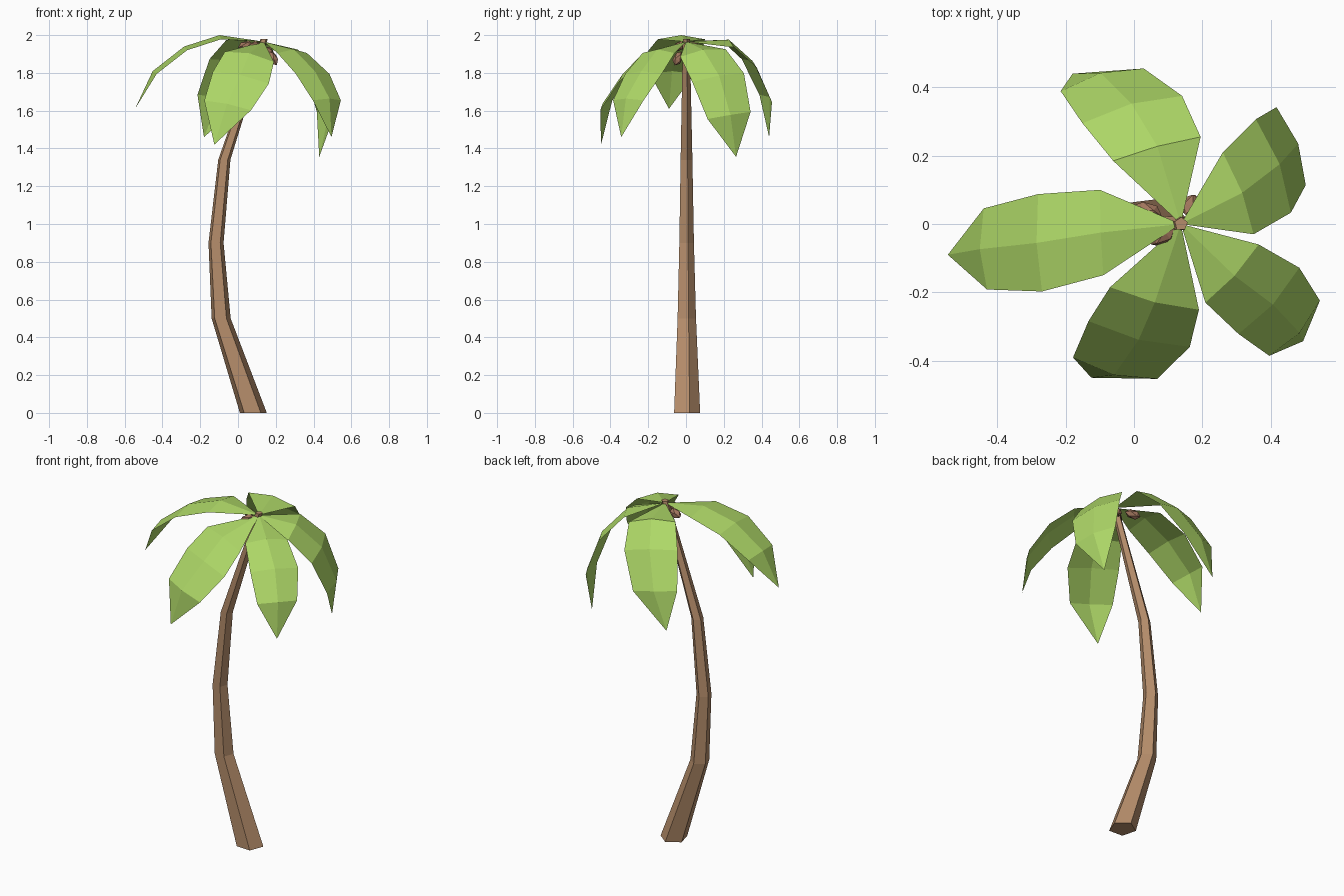
import bpy, bmesh, math
from mathutils import Vector, Matrix

if "Cube" in bpy.data.objects:
    bpy.data.objects.remove(bpy.data.objects["Cube"])


def material(name, rgb):
    m = bpy.data.materials.new(name)
    m.diffuse_color = (*rgb, 1.0)
    m.use_nodes = True
    m.node_tree.nodes["Principled BSDF"].inputs["Base Color"].default_value = m.diffuse_color
    return m


BARK = material("bark brown", (0.46, 0.265, 0.145))
GREEN = material("leaf green", (0.42, 0.68, 0.135))
NUT = material("coconut brown", (0.36, 0.18, 0.11))
HUB = Vector((0.137, 0.0, 1.965))


def finish(bm, name, mat):
    mesh = bpy.data.meshes.new(name)
    bm.to_mesh(mesh)
    bm.free()
    mesh.materials.append(mat)
    ob = bpy.data.objects.new(name, mesh)
    bpy.context.collection.objects.link(ob)
    return ob


# Trunk: five-sided rings (x, z, radius) along a curved path
bm = bmesh.new()
rings = []
for x, z, r in [(0.08, 0, 0.075), (-0.09, 0.5, 0.053), (-0.117, 0.9, 0.042),
                (-0.073, 1.34, 0.034), (0.138, 1.98, 0.02)]:
    angles = [math.radians(15 + 72 * k) for k in range(5)]
    rings.append([bm.verts.new((x + r * math.cos(a), r * math.sin(a), z)) for a in angles])
for lo, hi in zip(rings, rings[1:]):
    for k in range(5):
        n = (k + 1) % 5
        bm.faces.new((lo[k], lo[n], hi[n], hi[k]))
bm.faces.new(rings[0][::-1])
bm.faces.new(rings[-1])
finish(bm, "trunk", BARK)


# Leaf: thin sheet with a raised midrib, from the hub through three rows to a tip
def leaf(name, across, rows, tip):
    bm = bmesh.new()
    across = Vector(across)
    centres = [Vector(p) for p in rows]
    path = [HUB] + centres + [Vector(tip)]
    base, end = bm.verts.new(HUB), bm.verts.new(tip)
    lines = []
    for i, (c, w) in enumerate(zip(centres, (1.0, 1.14, 0.95))):
        up = (path[i + 2] - path[i]).cross(across).normalized()
        if up.z < 0:
            up = -up
        lines.append([bm.verts.new(p) for p in
                      (c - across * w, c + up * 0.022, c + across * w)])
    for s in (0, 1):
        bm.faces.new((base, lines[0][s], lines[0][s + 1]))
        for a, b in zip(lines, lines[1:]):
            bm.faces.new((a[s], b[s], b[s + 1], a[s + 1]))
        bm.faces.new((lines[2][s], end, lines[2][s + 1]))
    bmesh.ops.recalc_face_normals(bm, faces=bm.faces)
    bm.faces.ensure_lookup_table()
    if bm.faces[0].normal.z < 0:
        bmesh.ops.reverse_faces(bm, faces=bm.faces)
    finish(bm, name, GREEN)


leaf("left_leaf", (0.005, -0.125, 0.0),
     [(-0.095, -0.025, 1.978), (-0.275, -0.055, 1.92), (-0.435, -0.073, 1.795)],
     (-0.545, -0.09, 1.61))
leaf("front_leaf", (0.13, -0.033, -0.027),
     [(0.06, -0.218, 1.885), (0.015, -0.322, 1.775), (-0.055, -0.422, 1.628)],
     (-0.125, -0.45, 1.42))
leaf("front_right_leaf", (0.078, 0.085, 0.0),
     [(0.287, -0.145, 1.905), (0.395, -0.225, 1.795), (0.47, -0.305, 1.655)],
     (0.495, -0.343, 1.46))
leaf("back_right_leaf", (0.045, -0.12, -0.02),
     [(0.305, 0.09, 1.905), (0.408, 0.17, 1.775), (0.46, 0.228, 1.575)],
     (0.43, 0.265, 1.355))
leaf("back_leaf", (0.128, 0.035, -0.02),
     [(0.067, 0.22, 1.955), (-0.005, 0.335, 1.85), (-0.093, 0.422, 1.665)],
     (-0.18, 0.44, 1.46))

# Coconuts: small faceted pods spreading out under the leaves
for i, end in enumerate([(0.205, -0.06, 1.84), (0.0, 0.055, 1.935),
                         (0.18, 0.085, 1.875), (0.05, -0.06, 1.925)]):
    d = Vector(end) - HUB
    mat = (Matrix.Translation(Vector(end) - d.normalized() * 0.045)
           @ d.to_track_quat('Z', 'Y').to_matrix().to_4x4()
           @ Matrix.Diagonal((0.026, 0.026, 0.045, 1)))
    bm = bmesh.new()
    bmesh.ops.create_icosphere(bm, subdivisions=1, radius=1.0, matrix=mat)
    finish(bm, f"coconut_{i + 1}", NUT)
